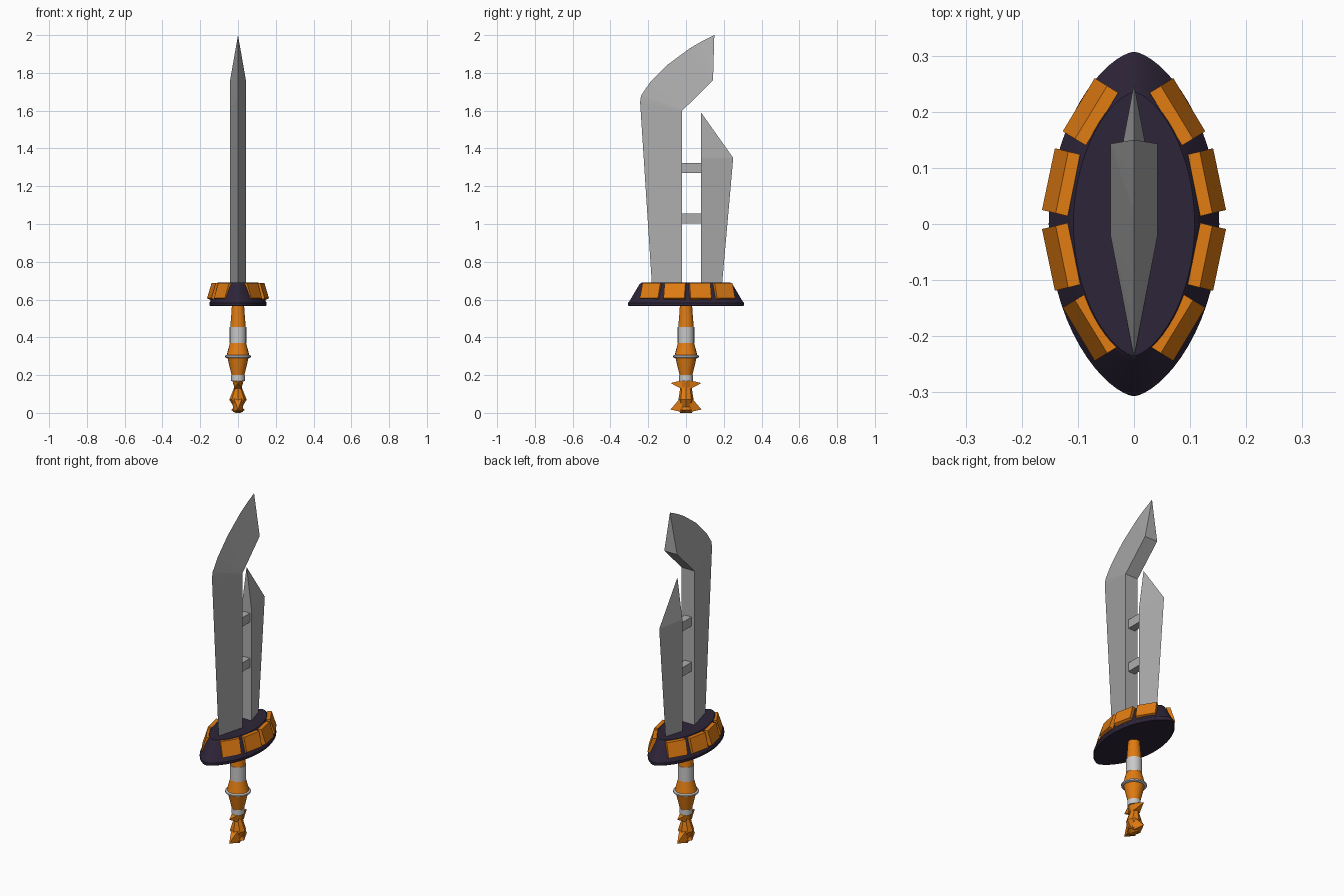
import bpy, bmesh, math

cube = bpy.data.objects.get("Cube")
if cube:
    bpy.data.objects.remove(cube)


def material(name, rgb, rough=0.5):
    m = bpy.data.materials.new(name)
    m.use_nodes = True
    m.diffuse_color = (*rgb, 1)
    bsdf = m.node_tree.nodes["Principled BSDF"]
    bsdf.inputs["Base Color"].default_value = (*rgb, 1)
    bsdf.inputs["Roughness"].default_value = rough
    return m


STEEL = material("steel grey", (0.42, 0.42, 0.42))
SILVER = material("light silver", (0.58, 0.58, 0.58))
ORANGE = material("burnt orange", (0.75, 0.2, 0.006))
PURPLE = material("dark purple", (0.027, 0.018, 0.04))


def build(name, verts, faces, mat, smooth=False):
    bm = bmesh.new()
    vs = [bm.verts.new(v) for v in verts]
    for f in faces:
        f = list(dict.fromkeys(f))
        if len(f) > 2:
            bm.faces.new([vs[i] for i in f])
    bmesh.ops.recalc_face_normals(bm, faces=bm.faces)
    mesh = bpy.data.meshes.new(name)
    bm.to_mesh(mesh)
    bm.free()
    mesh.materials.append(mat)
    ob = bpy.data.objects.new(name, mesh)
    bpy.context.collection.objects.link(ob)
    if smooth:
        bpy.ops.object.select_all(action="DESELECT")
        ob.select_set(True)
        bpy.context.view_layer.objects.active = ob
        bpy.ops.object.shade_smooth_by_angle(angle=math.radians(30))
    return ob


def loft(name, rings, mat, sides=16, power=1.0, smooth=True):
    """Stack of oval rings (z, x radius, y radius); power > 1 points the ends."""
    verts, faces = [], []
    for z, rx, ry in rings:
        for k in range(sides):
            a = 2 * math.pi * k / sides
            c = math.cos(a)
            verts.append((rx * math.copysign(abs(c) ** power, c), ry * math.sin(a), z))
    for r in range(len(rings) - 1):
        for k in range(sides):
            n = (k + 1) % sides
            a, b = r * sides, (r + 1) * sides
            faces.append((a + k, a + n, b + n, b + k))
    faces.append(range(sides))
    faces.append(range(len(verts) - sides, len(verts)))
    return build(name, verts, faces, mat, smooth)


def blade(name, edge, spine, links, half):
    """Wedge between a sharp edge and a thick spine, both as (y, z) points."""
    n, m = len(edge), len(spine)
    verts = [(0, y, z) for y, z in edge]
    for s in (half, -half):
        verts += [(s, y, z) for y, z in spine]
    faces = []
    for base in (n, n + m):
        for j in range(n - 1):
            faces.append((j, j + 1, base + links[j + 1], base + links[j]))
    for j in range(m - 1):
        faces.append((n + j, n + j + 1, n + m + j + 1, n + m + j))
    faces.append((0, n, n + m))
    faces.append((n - 1, n + m - 1, n + 2 * m - 1))
    return build(name, verts, faces, STEEL)


# Blades
blade("main_blade",
      [(-0.18, 0.67), (-0.243, 1.645), (-0.238, 1.68), (-0.19, 1.75),
       (-0.095, 1.845), (0.02, 1.93), (0.08, 1.965), (0.15, 2.0)],
      [(-0.02, 0.67), (-0.02, 1.6), (0.143, 1.76)],
      [0, 1, 1, 1, 1, 2, 2, 2], 0.042)
blade("rear_blade",
      [(0.19, 0.67), (0.25, 1.35), (0.08, 1.59)],
      [(0.08, 0.67), (0.08, 1.35)],
      [0, 1, 1], 0.032)

# Bars joining the blades
for label, z in (("lower", 1.03), ("upper", 1.297)):
    bpy.ops.mesh.primitive_cube_add(size=1, location=(0, 0.03, z))
    bar = bpy.context.object
    bar.name = label + "_blade_bar"
    bar.scale = (0.045, 0.12, 0.053)
    bar.data.materials.append(STEEL)

# Guard
loft("guard", [(0.565, 0.148, 0.303), (0.571, 0.152, 0.307), (0.583, 0.152, 0.307),
               (0.59, 0.147, 0.3), (0.68, 0.118, 0.247), (0.69, 0.108, 0.235)],
     PURPLE, sides=64, power=1.3)


# Slanted guard plates, mirrored to both sides and both ends
def guard_plate(name, inner, outer, sx, sy):
    verts = []
    for t, z in ((0, 0.688), (0.47, 0.688), (1, 0.607), (0.5, 0.595)):
        for (ix, iy), (ox, oy) in zip(inner, outer):
            x, y = ix + (ox - ix) * t, iy + (oy - iy) * t
            verts.append((sx * x, 0.008 + sy * y, z))
    faces = [(0, 1, 3, 2), (2, 3, 5, 4), (4, 5, 7, 6), (6, 7, 1, 0),
             (0, 2, 4, 6), (1, 3, 5, 7)]
    build(name, verts, faces, ORANGE)


plates = {
    "middle": ([(0.118, 0.006), (0.096, 0.116)], [(0.164, 0.017), (0.141, 0.127)]),
    "end": ([(0.086, 0.132), (0.028, 0.226)], [(0.127, 0.157), (0.07, 0.252)]),
}
for label, (inner, outer) in plates.items():
    for side, sx in (("left", 1), ("right", -1)):
        for end, sy in (("front", -1), ("back", 1)):
            guard_plate(f"{side}_{end}_{label}_plate", inner, outer, sx, sy)

# Grip, from the guard down
grip = [
    ("upper_grip", ORANGE, [(0.58, 0.032), (0.54, 0.034), (0.455, 0.041)]),
    ("grip_band", SILVER, [(0.455, 0.044), (0.37, 0.044)]),
    ("middle_grip", ORANGE, [(0.37, 0.043), (0.305, 0.06)]),
    ("grip_ring", SILVER, [(0.306, 0.062), (0.302, 0.069), (0.294, 0.069), (0.29, 0.06)]),
    ("lower_grip", ORANGE, [(0.292, 0.056), (0.2, 0.034)]),
    ("pommel_band", SILVER, [(0.2, 0.036), (0.168, 0.036)]),
]
for name, mat, rows in grip:
    loft(name, [(z, r, r) for z, r in rows], mat, sides=20)

# Faceted pommel with flared horns
loft("pommel", [(0.172, 0.03, 0.034), (0.135, 0.02, 0.03), (0.07, 0.046, 0.04),
                (0.03, 0.022, 0.035), (0.015, 0.036, 0.04), (0, 0.012, 0.03)],
     ORANGE, sides=8, smooth=False)
for end, s in (("front", -1), ("back", 1)):
    for label, tip, low, high, w in (("upper", 0.158, 0.125, 0.172, 0.022),
                                     ("lower", 0.018, 0.004, 0.09, 0.026)):
        root = 0.02 * s
        verts = [(w, root, low), (-w, root, low), (-w, root, high), (w, root, high),
                 (0, 0.082 * s, tip)]
        build(f"{end}_{label}_pommel_horn", verts,
              [(0, 1, 2, 3), (0, 1, 4), (1, 2, 4), (2, 3, 4), (3, 0, 4)], ORANGE)
